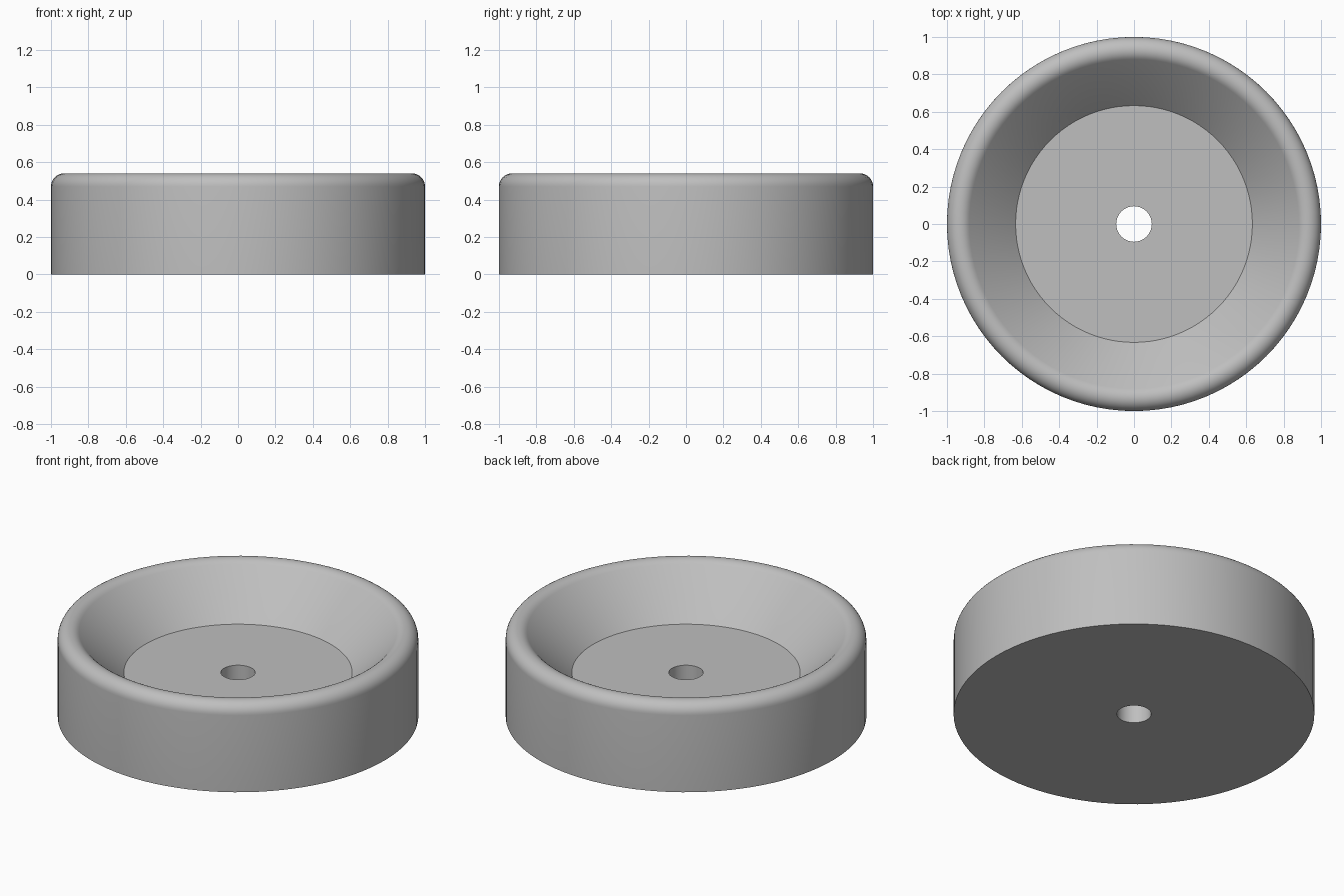
import bpy
import bmesh
import math

if "Cube" in bpy.data.objects:
    bpy.data.objects.remove(bpy.data.objects["Cube"])

SEGMENTS = 96
HOLE_R, FLOOR_R, FLOOR_Z = 0.095, 0.633, 0.267
RIM_R, RIM_X, RIM_Z = 0.07, 0.93, 0.47

# Closed cross-section: hole, underside, outer wall, rounded rim, sloped bowl, floor
profile = [(HOLE_R, 0), (1.0, 0)]
for i in range(13):
    a = math.radians(135 * i / 12)
    profile.append((RIM_X + RIM_R * math.cos(a), RIM_Z + RIM_R * math.sin(a)))
profile += [(FLOOR_R, FLOOR_Z), (HOLE_R, FLOOR_Z)]

# Revolve the section around z
bm = bmesh.new()
rings = []
for s in range(SEGMENTS):
    t = 2 * math.pi * s / SEGMENTS
    rings.append([bm.verts.new((r * math.cos(t), r * math.sin(t), z)) for r, z in profile])
for s in range(SEGMENTS):
    a, b = rings[s], rings[(s + 1) % SEGMENTS]
    for k in range(len(profile)):
        n = (k + 1) % len(profile)
        bm.faces.new((a[k], b[k], b[n], a[n]))
bmesh.ops.recalc_face_normals(bm, faces=bm.faces)

mesh = bpy.data.meshes.new("dished_disc")
bm.to_mesh(mesh)
bm.free()
disc = bpy.data.objects.new("dished_disc", mesh)
bpy.context.collection.objects.link(disc)

# Single grey finish
grey = bpy.data.materials.new("light_grey")
grey.diffuse_color = (0.52, 0.52, 0.52, 1)
grey.use_nodes = True
grey.node_tree.nodes["Principled BSDF"].inputs["Base Color"].default_value = grey.diffuse_color
mesh.materials.append(grey)

# Smooth walls and rim, crisp floor, hole and base edges
bpy.context.view_layer.objects.active = disc
disc.select_set(True)
bpy.ops.object.shade_smooth_by_angle(angle=math.radians(30))
